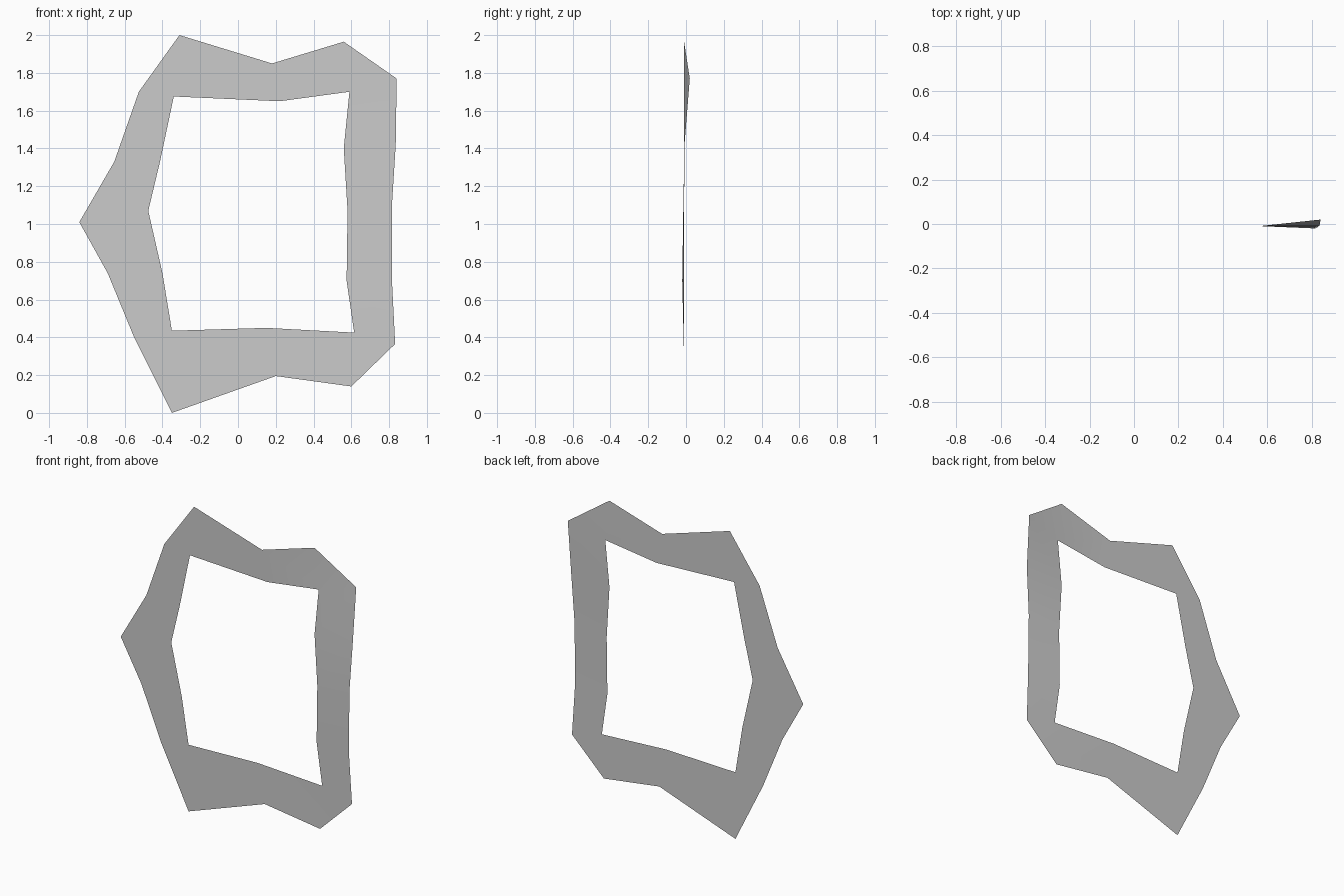
import bpy, bmesh

# Matched stations round the frame, clockwise from top left:
# outer x, outer y, outer z, inner x, inner z
Y = -0.01
stations = [
    (-0.31, Y, 2.00, -0.34, 1.675),
    (0.18, Y, 1.85, 0.22, 1.65),
    (0.56, Y, 1.965, 0.59, 1.70),
    (0.84, 0.02, 1.77, 0.59, 1.70),
    (0.835, -0.008, 1.42, 0.56, 1.40),
    (0.815, -0.014, 1.10, 0.58, 1.07),
    (0.815, -0.02, 0.70, 0.575, 0.70),
    (0.832, -0.012, 0.365, 0.615, 0.425),
    (0.60, Y, 0.14, 0.615, 0.425),
    (0.20, Y, 0.195, 0.15, 0.45),
    (-0.35, Y, 0.00, -0.35, 0.435),
    (-0.55, Y, 0.40, -0.35, 0.435),
    (-0.69, Y, 0.74, -0.40, 0.74),
    (-0.84, Y, 1.01, -0.475, 1.07),
    (-0.655, Y, 1.33, -0.413, 1.33),
    (-0.525, Y, 1.70, -0.34, 1.675),
]

# Flat sheet: bridge outer to inner edge; shared inner corners give triangles
bm = bmesh.new()
outer = [bm.verts.new((x, y, z)) for x, y, z, _, _ in stations]
corners = {}
inner = []
for _, _, _, x, z in stations:
    if (x, z) not in corners:
        corners[(x, z)] = bm.verts.new((x, Y, z))
    inner.append(corners[(x, z)])

n = len(stations)
for i in range(n):
    j = (i + 1) % n
    ring = [outer[i], inner[i], inner[j], outer[j]]
    face = bm.faces.new(list(dict.fromkeys(ring)))
    face.smooth = True

mesh = bpy.data.meshes.new("frame_sheet")
bm.to_mesh(mesh)
bm.free()
bpy.context.collection.objects.link(bpy.data.objects.new("frame_sheet", mesh))
